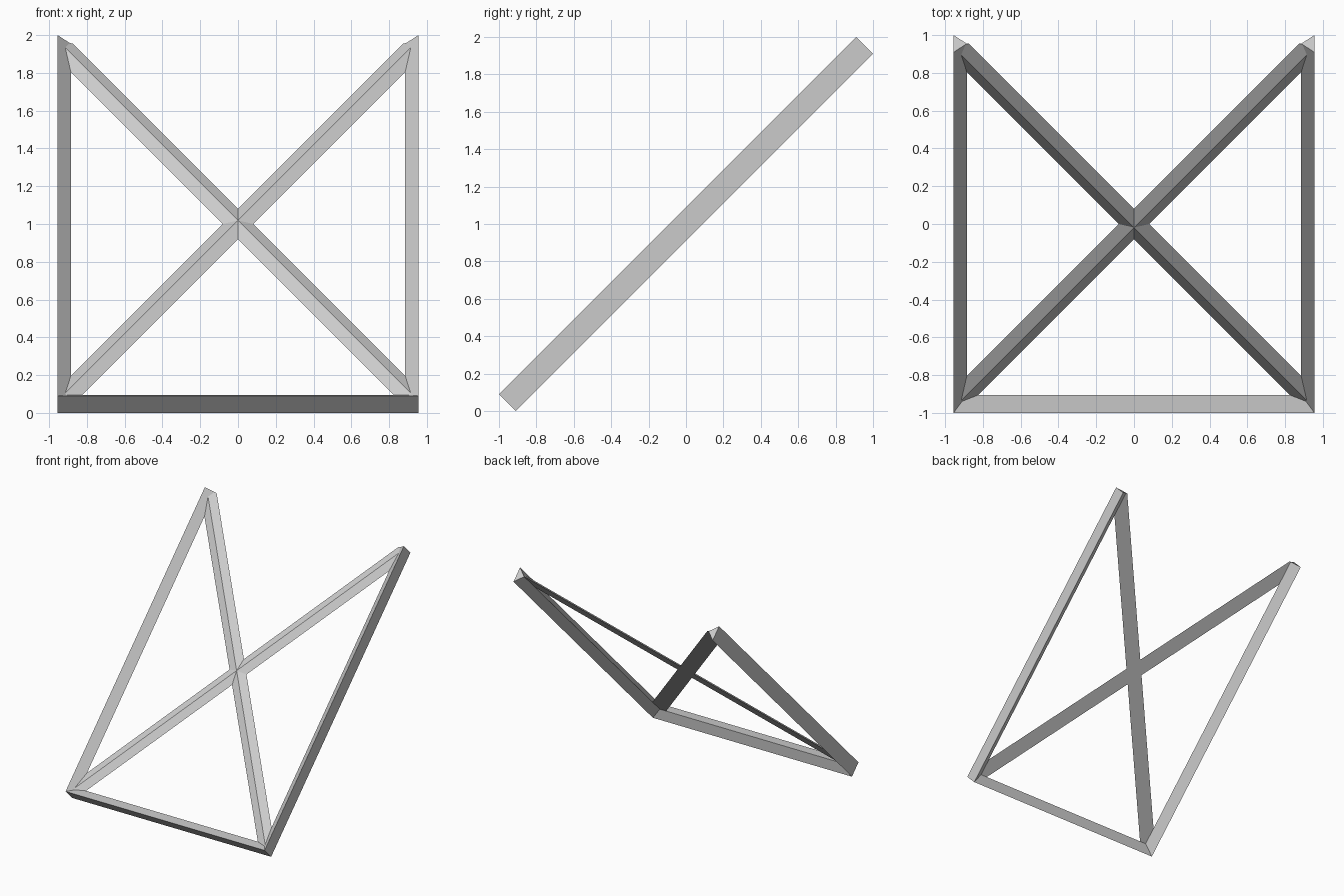
import bpy, bmesh, math
from mathutils import Vector, Matrix

cube = bpy.data.objects.get("Cube")
if cube:
    bpy.data.objects.remove(cube, do_unlink=True)

HALF_W, HALF_L = 0.955, 1.35     # frame half width and half length in its own plane
DEPTH, INSET = 0.0636, 0.07      # half depth of the outer face, reach of the inner ridge
BRACE_W, BRACE_H = 0.066, 0.027  # half width and ridge height of the cross braces
TILT = Matrix.Translation((0, 0, 1)) @ Matrix.Rotation(math.radians(45), 4, "X")

grey = bpy.data.materials.new("light_grey")
grey.use_nodes = True
colour = (0.6, 0.6, 0.6, 1)
grey.diffuse_color = colour
grey.node_tree.nodes["Principled BSDF"].inputs["Base Color"].default_value = colour


def loft(rings):
    """Bridge triangular rings into a closed bar."""
    bm = bmesh.new()
    rows = [[bm.verts.new(p) for p in ring] for ring in rings]
    for a, b in zip(rows, rows[1:]):
        for i in range(3):
            j = (i + 1) % 3
            bm.faces.new((a[i], a[j], b[j], b[i]))
    bm.faces.new(rows[0])
    bm.faces.new(rows[-1])
    return bm


def finish(bm, name):
    bmesh.ops.recalc_face_normals(bm, faces=bm.faces)
    mesh = bpy.data.meshes.new(name)
    bm.to_mesh(mesh)
    bm.free()
    mesh.materials.append(grey)
    obj = bpy.data.objects.new(name, mesh)
    obj.matrix_world = TILT
    bpy.context.collection.objects.link(obj)


# U-shaped frame: triangular section, mitred at the two lower corners
def frame_ring(side, y, inner_y):
    x = side * HALF_W
    return [(x, y, DEPTH), (x, y, -DEPTH), (side * (HALF_W - INSET), inner_y, 0)]


low = (-HALF_L, -HALF_L + INSET)
top = (HALF_L, HALF_L)
finish(loft([frame_ring(-1, *top), frame_ring(-1, *low),
             frame_ring(1, *low), frame_ring(1, *top)]), "side_and_bottom_rails")

# Cross braces: flat back, low ridge in front, trimmed inside the rails
for name, side in (("rising_brace", 1), ("falling_brace", -1)):
    along = Vector((side, math.sqrt(2), 0)).normalized()
    across = Vector((-along.y, along.x, 0))
    section = [across * BRACE_W, -across * BRACE_W, Vector((0, 0, BRACE_H))]
    bm = loft([[p + along * t for p in section] for t in (-2, 2)])
    for point, normal in (((HALF_W - 0.03, 0, 0), (1, 0, 0)),
                          ((-HALF_W + 0.03, 0, 0), (-1, 0, 0)),
                          ((0, HALF_L, 0), (0, 1, 0)),
                          ((0, -HALF_L + 0.03, 0), (0, -1, 0))):
        bmesh.ops.bisect_plane(bm, geom=bm.verts[:] + bm.edges[:] + bm.faces[:],
                               plane_co=point, plane_no=normal, clear_outer=True)
        bmesh.ops.holes_fill(bm, edges=[e for e in bm.edges if e.is_boundary])
    finish(bm, name)
